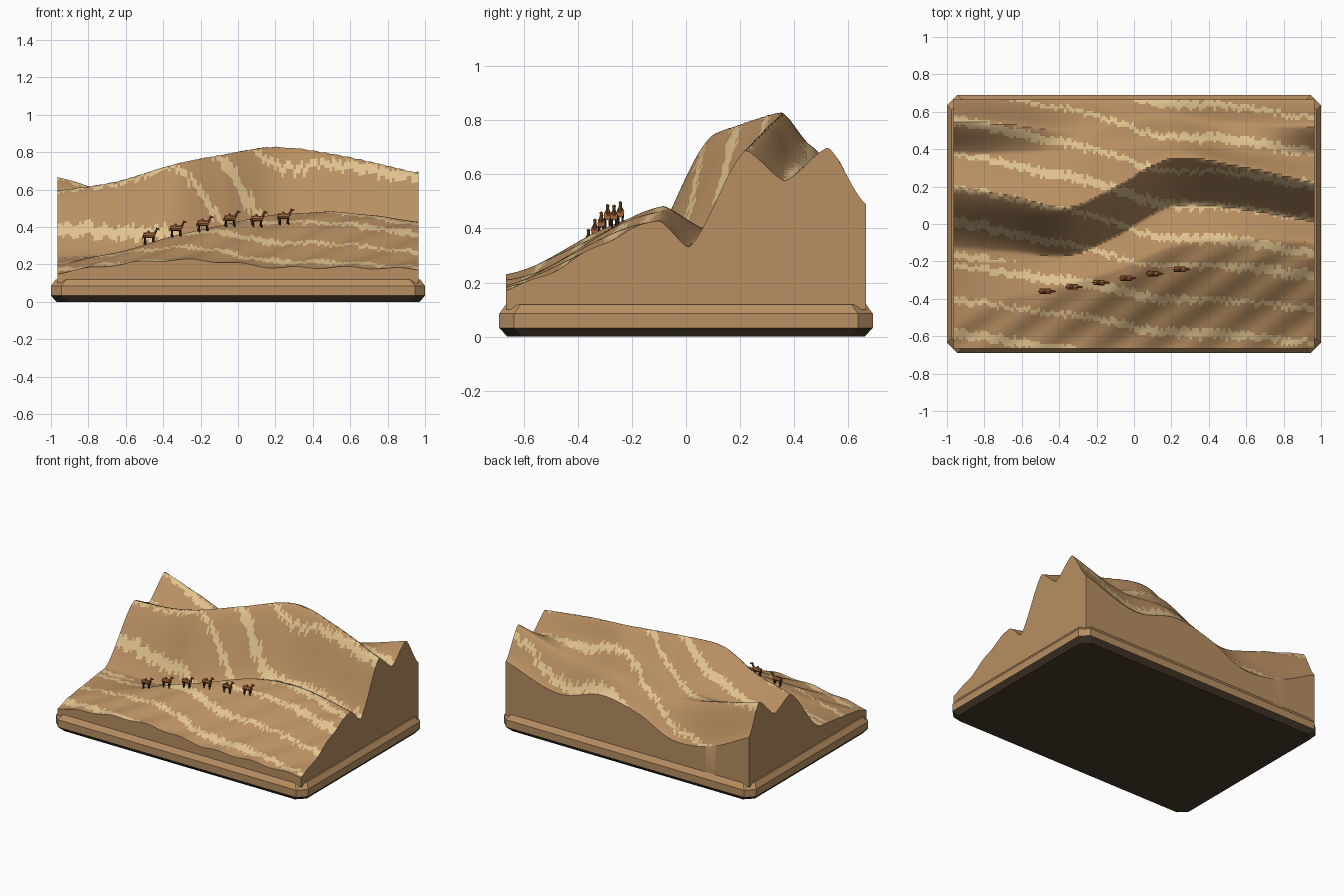
import bpy, bmesh, math, random
from mathutils import Vector, Matrix

random.seed(4)
old = bpy.data.objects.get("Cube")
if old:
    bpy.data.objects.remove(old, do_unlink=True)


def material(name, r, g, b):
    mat = bpy.data.materials.new(name)
    mat.use_nodes = True
    mat.diffuse_color = (r, g, b, 1)
    mat.node_tree.nodes["Principled BSDF"].inputs["Base Color"].default_value = (r, g, b, 1)
    return mat


sand = material("sand", .48, .275, .122)
pale_sand = material("pale sand", .74, .54, .27)
dark_wood = material("dark base", .065, .045, .025)
hide = material("animal hide", .36, .125, .04)
dark_hide = material("dark hide", .07, .03, .014)


def finish(bm, name, mats, smooth=None):
    bmesh.ops.recalc_face_normals(bm, faces=bm.faces)
    mesh = bpy.data.meshes.new(name)
    bm.to_mesh(mesh)
    bm.free()
    for mat in mats:
        mesh.materials.append(mat)
    obj = bpy.data.objects.new(name, mesh)
    bpy.context.collection.objects.link(obj)
    if smooth:
        bpy.ops.object.select_all(action='DESELECT')
        obj.select_set(True)
        bpy.context.view_layer.objects.active = obj
        bpy.ops.object.shade_smooth_by_angle(angle=math.radians(smooth))
    return obj


# Dune lines running along x: where each one lies in y and how high it is
HALF_X, HALF_Y = .965, .665
stations = [-.965, -.65, -.35, -.1, .2, .55, .965]
front_edge_z = [.155, .2, .225, .215, .185, .185, .175]
front_crest_y = [-.45, -.4, -.32, -.25, -.12, -.08, -.1]
front_crest_z = [.2, .265, .35, .41, .465, .48, .43]
valley_y = [-.13, -.15, -.17, -.07, .09, .08, .01]
valley_z = [.235, .25, .27, .33, .38, .38, .33]
main_crest_y = [.2, .15, .09, .2, .35, .31, .22]
main_crest_z = [.595, .645, .735, .785, .83, .785, .69]
hollow_y = [.37, .38, .4, .43, .47, .4, .365]
hollow_z = [.52, .5, .52, .62, .7, .66, .575]
back_crest_y = [.55, .53, .5, .55, .57, .53, .525]
back_crest_z = [.67, .58, .5, .5, .57, .58, .7]
back_edge_z = [.46, .31, .28, .39, .45, .37, .49]


def along(values, x):
    """Smooth curve through the station values."""
    last = len(stations) - 1
    i = 0
    while i < last - 1 and x > stations[i + 1]:
        i += 1

    def slope(k):
        a, b = max(k - 1, 0), min(k + 1, last)
        return (values[b] - values[a]) / (stations[b] - stations[a])
    width = stations[i + 1] - stations[i]
    t = (x - stations[i]) / width
    s = t * t * (3 - 2 * t)
    bend = t * (1 - t) * width * ((1 - t) * slope(i) - t * slope(i + 1))
    return values[i] * (1 - s) + values[i + 1] * s + bend


def section(x):
    inner = [(front_crest_y, front_crest_z), (valley_y, valley_z),
             (main_crest_y, main_crest_z), (hollow_y, hollow_z),
             (back_crest_y, back_crest_z)]
    pts = [(-HALF_Y, along(front_edge_z, x))]
    pts += [(along(ys, x), along(zs, x)) for ys, zs in inner]
    return pts + [(HALF_Y, along(back_edge_z, x))]


def height(x, y, pts):
    z = pts[-1][1]
    for (ya, za), (yb, zb) in zip(pts, pts[1:]):
        if y <= yb:
            t = max(0, (y - ya) / (yb - ya))
            t = t * .5 + t * t * (3 - 2 * t) * .5
            z = za + (zb - za) * t
            break
    # diagonal wind ripples fade out past the front crest
    fade = min(1, max(0, (pts[1][0] + .05 - y) / .15))
    return z + .006 * fade * math.sin(30 * (.75 * x - y))


def is_pale(x, y, jitter):
    drift = .08 * x + .08 * math.tanh(3 * (x + .25)) + .012 * math.sin(9 * x)
    if y < -.2:
        drift *= .65
    phase = ((y + drift + jitter - .38) / .18 + .5) % 1
    return abs(phase - .5) < .1 + .04 * math.sin(5 * x + 11 * y)


# Dune block: height grid with straight cut sides
COLS, ROWS = 150, 110
bm = bmesh.new()
bmesh.ops.create_grid(bm, x_segments=COLS, y_segments=ROWS, size=1)
sections = {}
for v in bm.verts:
    x, y = v.co.x * HALF_X, v.co.y * HALF_Y
    key = round(x, 4)
    if key not in sections:
        sections[key] = section(x)
    v.co = (x, y, height(x, y, sections[key]))

jitters = [random.uniform(-.013, .013) for _ in range(COLS + 1)]
for f in bm.faces:
    c = f.calc_center_median()
    col = int((c.x + HALF_X) / (2 * HALF_X) * COLS)
    f.material_index = int(is_pale(c.x, c.y, jitters[col]))

rim = [e for e in bm.edges if e.is_boundary]
skirt = bmesh.ops.extrude_edge_only(bm, edges=rim)["geom"]
for item in skirt:
    if isinstance(item, bmesh.types.BMVert):
        item.co.z = .1
    elif isinstance(item, bmesh.types.BMFace):
        item.material_index = 0
finish(bm, "dunes", [sand, pale_sand], smooth=40)


# Base: stacked rings with clipped corners
def ring(bm, inset, z):
    a, b, cut = 1 - inset, .69 - inset, .055
    corner = [(a, b - cut), (a - cut, b)]
    quads = [(1, 1, 1), (-1, 1, -1), (-1, -1, 1), (1, -1, -1)]
    return [bm.verts.new((sx * px, sy * py, z))
            for sx, sy, order in quads for px, py in corner[::order]]


def base_part(name, levels, mat):
    bm = bmesh.new()
    rings = [ring(bm, inset, z) for inset, z in levels]
    for low, high in zip(rings, rings[1:]):
        for i in range(len(low)):
            j = (i + 1) % len(low)
            bm.faces.new((low[i], low[j], high[j], high[i]))
    bm.faces.new(rings[0])
    bm.faces.new(rings[-1])
    finish(bm, name, [mat])


base_part("base_foot", [(.03, 0), (0, .033)], dark_wood)
base_part("base_rim", [(0, .033), (0, .085), (.025, .12)], sand)


# Caravan animals
def limb(bm, start, end, r1, r2, mat, flat=1.0):
    start, end = Vector(start), Vector(end)
    d = end - start
    turn = d.to_track_quat('Z', 'Y').to_matrix().to_4x4()
    place = Matrix.Translation((start + end) / 2) @ turn
    before = set(bm.faces)
    bmesh.ops.create_cone(bm, cap_ends=True, segments=8, radius1=r1, radius2=r2,
                          depth=d.length, matrix=place)
    for f in set(bm.faces) - before:
        f.material_index = mat


def caravan_animal(name, x, y):
    bm = bmesh.new()
    limb(bm, (-.03, 0, .042), (.03, 0, .042), .014, .015, 0)
    limb(bm, (-.004, 0, .05), (-.002, 0, .067), .014, .004, 0)
    limb(bm, (.026, 0, .045), (.041, 0, .076), .008, .005, 0)
    limb(bm, (.036, 0, .078), (.056, 0, .073), .007, .004, 0)
    limb(bm, (-.029, 0, .046), (-.036, 0, .026), .003, .002, 1)
    for side in (-1, 1):
        for px in (-.022, .022):
            limb(bm, (px, side * .008, .036), (px - .004 * side, side * .008, -.006),
                 .005, .0035, 1)
    obj = finish(bm, name, [hide, dark_hide])
    obj.location = (x, y, height(x, y, section(x)))


for i in range(6):
    caravan_animal("caravan_animal_%d" % (i + 1), -.475 + .144 * i, -.36 + .0235 * i)
